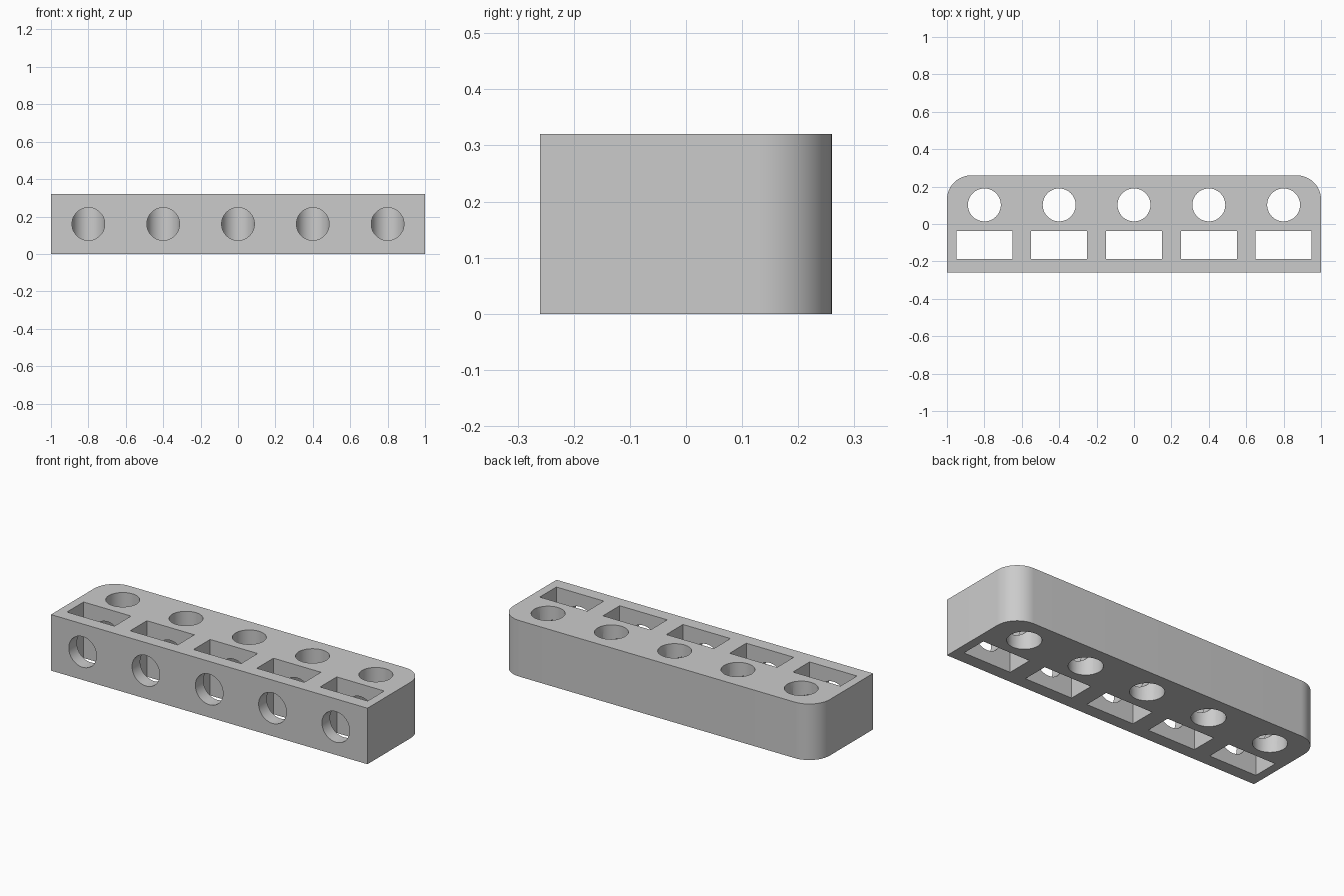
import bpy, bmesh, math
from mathutils import Matrix

if "Cube" in bpy.data.objects:
    bpy.data.objects.remove(bpy.data.objects["Cube"])

HALF_X, HALF_Y, HEIGHT = 1.0, 0.26, 0.32
CORNER = 0.13
HOLE_R, HOLE_Y = 0.088, 0.102
STATIONS = [0.4 * i for i in range(-2, 3)]

grey = bpy.data.materials.new("grey")
grey.use_nodes = True
colour = (0.6, 0.6, 0.6, 1)
grey.diffuse_color = colour
grey.node_tree.nodes["Principled BSDF"].inputs["Base Color"].default_value = colour


def make_object(name, bm):
    bmesh.ops.recalc_face_normals(bm, faces=bm.faces)
    mesh = bpy.data.meshes.new(name)
    bm.to_mesh(mesh)
    bm.free()
    mesh.materials.append(grey)
    obj = bpy.data.objects.new(name, mesh)
    bpy.context.collection.objects.link(obj)
    return obj


def cylinder(bm, matrix, radius, depth):
    bmesh.ops.create_cone(bm, cap_ends=True, segments=64, radius1=radius,
                          radius2=radius, depth=depth, matrix=matrix)


# Block outline: square front corners, rounded back corners
outline = [(-HALF_X, -HALF_Y), (HALF_X, -HALF_Y)]
for side, start in ((1, 0), (-1, 90)):
    for step in range(17):
        a = math.radians(start + 90 * step / 16)
        outline.append((side * (HALF_X - CORNER) + CORNER * math.cos(a),
                        HALF_Y - CORNER + CORNER * math.sin(a)))
bm = bmesh.new()
base = bm.faces.new([bm.verts.new((x, y, 0)) for x, y in outline])
top = bmesh.ops.extrude_face_region(bm, geom=[base])
bmesh.ops.translate(bm, vec=(0, 0, HEIGHT),
                    verts=[g for g in top["geom"] if isinstance(g, bmesh.types.BMVert)])
block = make_object("connector_block", bm)

# Cutters: rectangular slots, upright holes, front holes that end in the upright ones
slots, uprights, fronts = bmesh.new(), bmesh.new(), bmesh.new()
front_start = -0.4
for x in STATIONS:
    bmesh.ops.create_cube(slots, size=1, matrix=Matrix.Translation((x, -0.112, HEIGHT / 2))
                          @ Matrix.Diagonal((0.3, 0.15, 1, 1)))
    cylinder(uprights, Matrix.Translation((x, HOLE_Y, HEIGHT / 2)), HOLE_R, 1)
    cylinder(fronts, Matrix.Translation((x, (front_start + HOLE_Y) / 2, HEIGHT / 2))
             @ Matrix.Rotation(math.pi / 2, 4, "X"), HOLE_R - 0.0005, HOLE_Y - front_start)

for name, cutter_bm in (("slot_cutter", slots), ("upright_hole_cutter", uprights),
                        ("front_hole_cutter", fronts)):
    cutter = make_object(name, cutter_bm)
    cutter.hide_render = True
    mod = block.modifiers.new(name, "BOOLEAN")
    mod.operation, mod.solver, mod.object = "DIFFERENCE", "EXACT", cutter
    bpy.context.view_layer.objects.active = block
    bpy.ops.object.modifier_apply(modifier=name)
    bpy.data.objects.remove(cutter)

# Smooth round walls, crisp edges
bpy.ops.object.select_all(action="DESELECT")
block.select_set(True)
bpy.ops.object.shade_smooth_by_angle(angle=math.radians(30))
